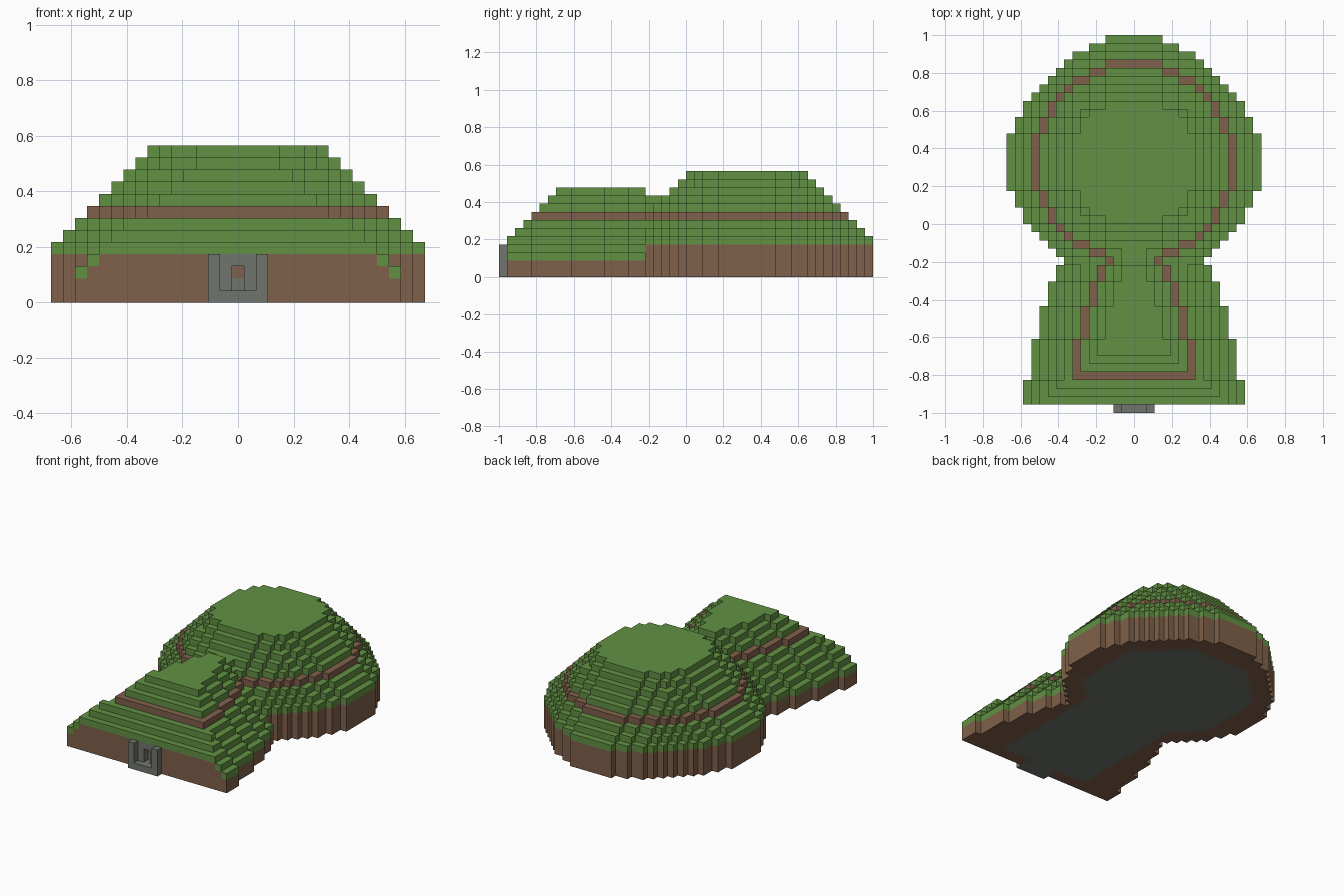
import bpy
import bmesh
from mathutils import Vector

CELL = 2 / 46            # edge of one block
CENTRE = 7               # row at the middle of the round mound
TOP = 13                 # number of block layers

if "Cube" in bpy.data.objects:
    bpy.data.objects.remove(bpy.data.objects["Cube"], do_unlink=True)


def make_material(name, rgb):
    mat = bpy.data.materials.new(name)
    mat.use_nodes = True
    mat.diffuse_color = (*rgb, 1)
    mat.node_tree.nodes["Principled BSDF"].inputs["Base Color"].default_value = (*rgb, 1)
    return mat


grass = make_material("grass green", (0.122, 0.285, 0.056))
earth = make_material("earth brown", (0.216, 0.118, 0.068))
stone = make_material("stone grey", (0.165, 0.178, 0.155))


def in_round(a, row, shrink):
    """Sixteen-sided disc, stepped in by one block per tier."""
    b = abs(row - CENTRE)
    return (max(a, b) <= 15 - shrink and a + b <= 20 - shrink
            and max(2 * a + b, a + 2 * b) <= 33 - 2 * shrink)


def half_width(row):
    """Half width of the front terrace, flaring towards the front."""
    for last_row, width in ((-20, 13), (-15, 12), (-11, 11), (-8, 10), (-6, 9)):
        if row <= last_row:
            return width
    return 8


def in_terrace(a, row, z):
    front = -22 + max(0, z - 4)
    back = -4 if z < 10 else -6
    return z <= 10 and front <= row <= back and a <= half_width(row) - max(0, z - 2)


def in_chamber(a, row):
    """Stone floor: passage from the gate into the round chamber."""
    b = abs(row - CENTRE)
    return ((a <= 2 and row < -19) or (a <= 7 and -20 <= row <= CENTRE)
            or (max(a, b) <= 11 and a + b <= 16))


def part_at(x, row, z):
    a = abs(x)
    rounded = in_round(a, row, max(0, z - 4))
    if not (rounded or in_terrace(a, row, z)):
        return None
    if z == 7:
        return "earth_path"
    if z >= 4:
        return "grass_tiers"
    if not rounded and z >= 2 and a == half_width(row) - (z - 2):
        return "grass_tiers"
    if z == 0 and in_chamber(a, row):
        return "chamber_floor"
    return "earth_base"


# Fill the block grid
blocks = {}
for x in range(-15, 16):
    for row in range(-22, 23):
        for z in range(TOP):
            part = part_at(x, row, z)
            if part:
                blocks[x, row, z] = part

# Stone gate: two posts, a sill and a door surround with a narrow opening
for x in range(-2, 3):
    for z in range(4):
        if abs(x) == 2 or z == 0:
            blocks[x, -23, z] = "stone_gate"
        if abs(x) < 2:
            blocks[x, -22, z] = "stone_gate"
for z in (1, 2):
    del blocks[0, -22, z]
blocks[0, -21, 1] = "stone_gate"

SIDES = [Vector(axis) * sign for axis in ((1, 0, 0), (0, 1, 0), (0, 0, 1)) for sign in (1, -1)]


def build_part(name, mat):
    """Make one object from the outer faces of all blocks of a part."""
    bm = bmesh.new()
    for cell, part in blocks.items():
        if part != name:
            continue
        middle = Vector(cell) + Vector((0, 0.5, 0.5))
        for side in SIDES:
            neighbour = tuple(int(c + s) for c, s in zip(cell, side))
            if neighbour in blocks:
                continue
            u = Vector((side.y, side.z, side.x))
            v = side.cross(u)
            corners = (-u - v, u - v, u + v, v - u)
            bm.faces.new([bm.verts.new((middle + (side + c) / 2) * CELL) for c in corners])
    bmesh.ops.remove_doubles(bm, verts=bm.verts, dist=CELL / 100)
    mesh = bpy.data.meshes.new(name)
    bm.to_mesh(mesh)
    bm.free()
    mesh.materials.append(mat)
    bpy.context.collection.objects.link(bpy.data.objects.new(name, mesh))


for name, mat in (("earth_base", earth), ("grass_tiers", grass), ("earth_path", earth),
                  ("chamber_floor", stone), ("stone_gate", stone)):
    build_part(name, mat)
